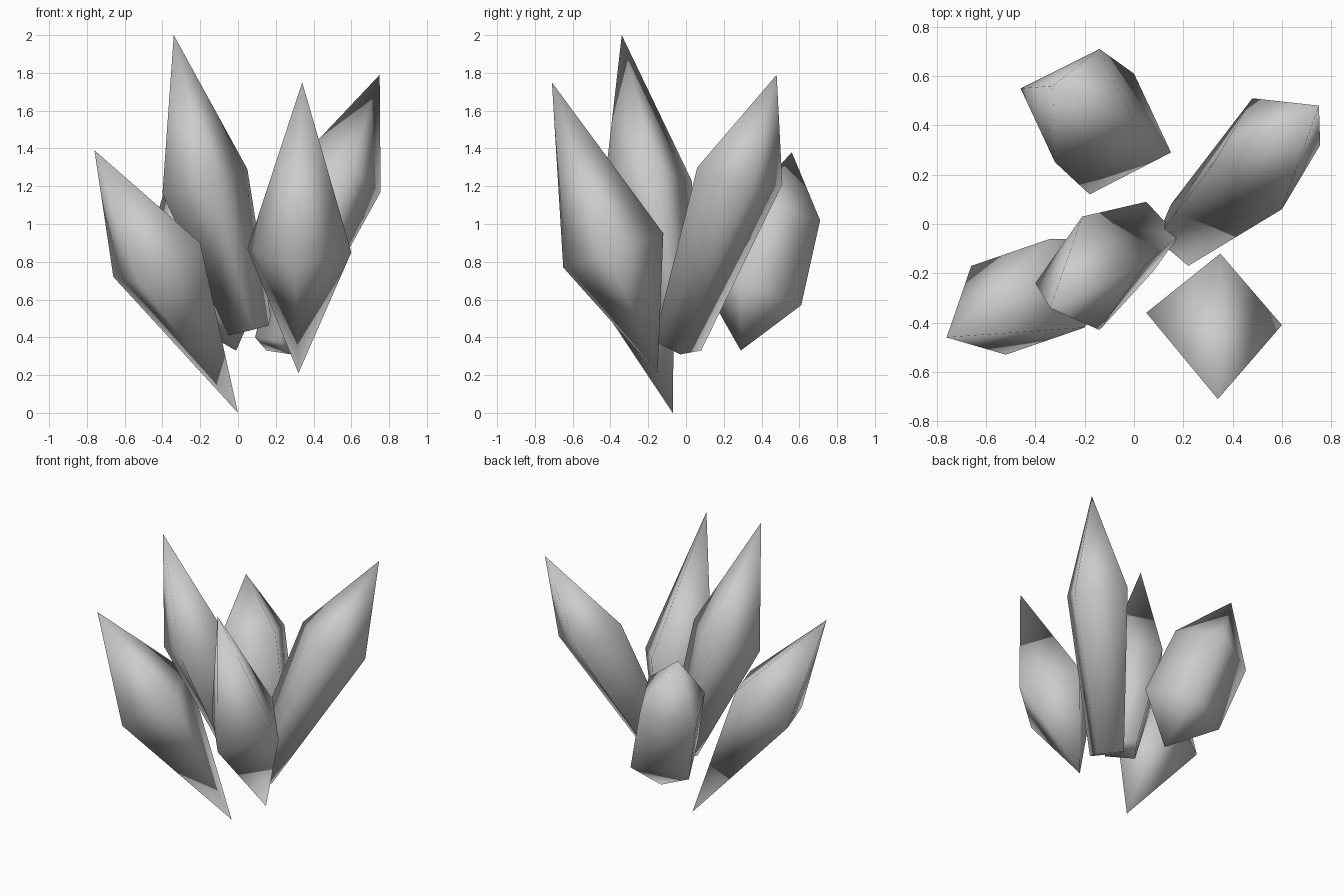
import bpy
import bmesh
from mathutils import Vector

start_cube = bpy.data.objects.get("Cube")
if start_cube:
    bpy.data.objects.remove(start_cube, do_unlink=True)

# Single stone colour
stone = bpy.data.materials.new("pale_grey_crystal")
stone.use_nodes = True
grey = (0.6, 0.6, 0.6, 1.0)
stone.diffuse_color = grey
stone.node_tree.nodes["Principled BSDF"].inputs["Base Color"].default_value = grey


def four_corners(a, b, c):
    """Complete a parallelogram from three consecutive corners."""
    a, b, c = Vector(a), Vector(b), Vector(c)
    return [a, b, c, a + c - b]


def add_fan(bm, ring, point):
    """Close a ring of vertices to a sharp point."""
    apex = bm.verts.new(point)
    for i, vert in enumerate(ring):
        bm.faces.new((vert, ring[(i + 1) % len(ring)], apex))


def add_crystal(name, tip, rings, root=None):
    """Four-sided shard: pointed tip, one or two rings, pointed or flat root."""
    bm = bmesh.new()
    loops = [[bm.verts.new(p) for p in four_corners(*ring)] for ring in rings]
    add_fan(bm, loops[0], tip)
    for upper, lower in zip(loops, loops[1:]):
        for i in range(4):
            j = (i + 1) % 4
            bm.faces.new((upper[i], upper[j], lower[j], lower[i]))
    if root:
        add_fan(bm, loops[-1], root)
    else:
        bm.faces.new(loops[-1])
    bmesh.ops.recalc_face_normals(bm, faces=bm.faces)
    for face in bm.faces:
        face.smooth = True
    mesh = bpy.data.meshes.new(name)
    bm.to_mesh(mesh)
    bm.free()
    mesh.materials.append(stone)
    shard = bpy.data.objects.new(name, mesh)
    bpy.context.scene.collection.objects.link(shard)


# Double-pointed shards with a single ring
add_crystal("right_crystal", (-0.76, -0.46, 1.39),
            [[(-0.66, -0.17, 0.72), (-0.52, -0.53, 0.69), (-0.2, -0.42, 0.9)]],
            root=(0, -0.07, 0))
add_crystal("front_crystal", (0.34, -0.71, 1.75),
            [[(0.05, -0.36, 0.87), (0.3, -0.65, 0.77), (0.6, -0.41, 0.85)]],
            root=(0.32, -0.15, 0.21))

# Tall shards tapering to a flat base
add_crystal("tall_crystal", (-0.34, -0.34, 2),
            [[(-0.4, -0.24, 1.16), (-0.21, 0.03, 1.23), (0.05, -0.16, 1.29)],
             [(-0.05, -0.05, 0.41), (0.05, 0.09, 0.44), (0.18, -0.05, 0.47)]])
add_crystal("left_crystal", (0.75, 0.48, 1.79),
            [[(0.48, 0.51, 1.21), (0.755, 0.32, 1.17), (0.6, 0.06, 1.3)],
             [(0.15, 0.08, 0.33), (0.28, -0.03, 0.31), (0.22, -0.17, 0.38)]])

# Short stout shard with two rings and a pointed root
add_crystal("back_crystal", (-0.33, 0.56, 1.38),
            [[(-0.46, 0.55, 0.94), (-0.14, 0.71, 1.02), (0, 0.41, 1.12)],
             [(-0.33, 0.44, 0.51), (0, 0.61, 0.57), (0.15, 0.29, 0.69)]],
            root=(-0.01, 0.29, 0.33))
